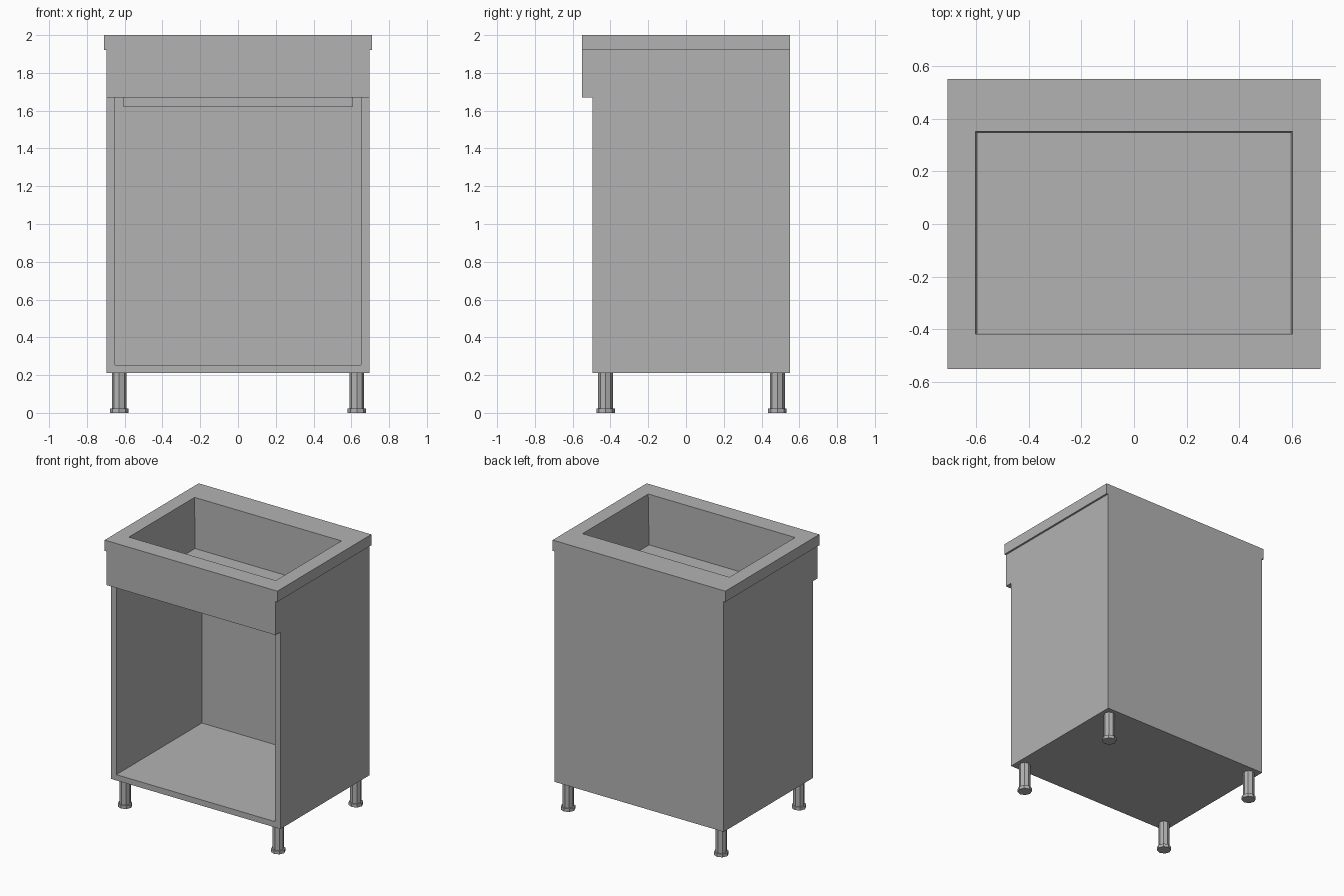
import bpy
import bmesh

cube = bpy.data.objects.get("Cube")
if cube:
    bpy.data.objects.remove(cube)

grey = bpy.data.materials.new("plain grey")
grey.use_nodes = True
COLOUR = (0.45, 0.45, 0.45, 1)
grey.diffuse_color = COLOUR
grey.node_tree.nodes["Principled BSDF"].inputs["Base Color"].default_value = COLOUR

HALF_W, HALF_D = 0.695, 0.551      # cabinet half width, overall half depth
FRONT = -0.495                     # cabinet front edge
BASE, UNDER_TOP, TOP = 0.21, 1.92, 2.0
BOARD = 0.043


def finish(name, bm):
    bmesh.ops.recalc_face_normals(bm, faces=bm.faces)
    mesh = bpy.data.meshes.new(name)
    bm.to_mesh(mesh)
    bm.free()
    mesh.materials.append(grey)
    obj = bpy.data.objects.new(name, mesh)
    bpy.context.collection.objects.link(obj)
    return obj


def rectangle(bm, x, y0, y1, z):
    return [bm.verts.new(p) for p in ((-x, y0, z), (x, y0, z), (x, y1, z), (-x, y1, z))]


def bridge(bm, a, b):
    for i in range(len(a)):
        j = (i + 1) % len(a)
        bm.faces.new((a[i], a[j], b[j], b[i]))


def box(name, x, y0, y1, z0, z1):
    bm = bmesh.new()
    low, high = rectangle(bm, x, y0, y1, z0), rectangle(bm, x, y0, y1, z1)
    bridge(bm, low, high)
    bm.faces.new(low)
    bm.faces.new(high)
    return finish(name, bm)


# Cabinet: a board shell open at the front and top
bm = bmesh.new()
section = [(-HALF_W, UNDER_TOP), (-HALF_W, BASE), (HALF_W, BASE), (HALF_W, UNDER_TOP),
           (HALF_W - BOARD, UNDER_TOP), (HALF_W - BOARD, BASE + BOARD),
           (BOARD - HALF_W, BASE + BOARD), (BOARD - HALF_W, UNDER_TOP)]
front, back = [[bm.verts.new((x, y, z)) for x, z in section]
               for y in (FRONT, HALF_D - BOARD)]
bridge(bm, front, back)
bm.faces.new(front)
outer = [bm.verts.new((x, HALF_D, z)) for x, z in section[:4]]
bridge(bm, back[:4], outer)
bm.faces.new(outer)
bm.faces.new((back[7], back[6], back[5], back[4]))
bm.faces.remove(bm.faces.get((back[3], back[0], outer[0], outer[3])))
bm.faces.new((back[0], back[7], back[4], back[3], outer[3], outer[0]))
finish("cabinet_shell", bm)

# Fascia panel under the worktop
box("front_panel", HALF_W, -HALF_D, FRONT, 1.67, UNDER_TOP)

# Worktop with a tapered basin sunk through it, built as one closed skin
bm = bmesh.new()
loops = [rectangle(bm, 0.595, -0.417, 0.346, 1.625),          # basin floor
         rectangle(bm, 0.603, -0.418, 0.352, TOP),            # basin mouth
         rectangle(bm, 0.709, -HALF_D, HALF_D, TOP),
         rectangle(bm, 0.709, -HALF_D, HALF_D, UNDER_TOP),
         rectangle(bm, 0.606, -0.421, 0.355, UNDER_TOP),
         rectangle(bm, 0.606, -0.421, 0.355, 1.62)]           # basin underside
for a, b in zip(loops, loops[1:]):
    bridge(bm, a, b)
bm.faces.new(loops[0])
bm.faces.new(loops[-1])
finish("worktop_basin", bm)

# Octagonal legs with wider feet
for depth, y in (("front", -0.426), ("back", 0.484)):
    for side, x in (("left", 0.629), ("right", -0.629)):
        for part, radius, z0, z1 in (("leg", 0.039, 0.024, BASE), ("foot", 0.049, 0, 0.024)):
            bm = bmesh.new()
            bmesh.ops.create_cone(bm, cap_ends=True, segments=8, radius1=radius,
                                  radius2=radius, depth=z1 - z0)
            bmesh.ops.translate(bm, verts=bm.verts, vec=(x, y, (z0 + z1) / 2))
            finish(f"{depth}_{side}_{part}", bm)
